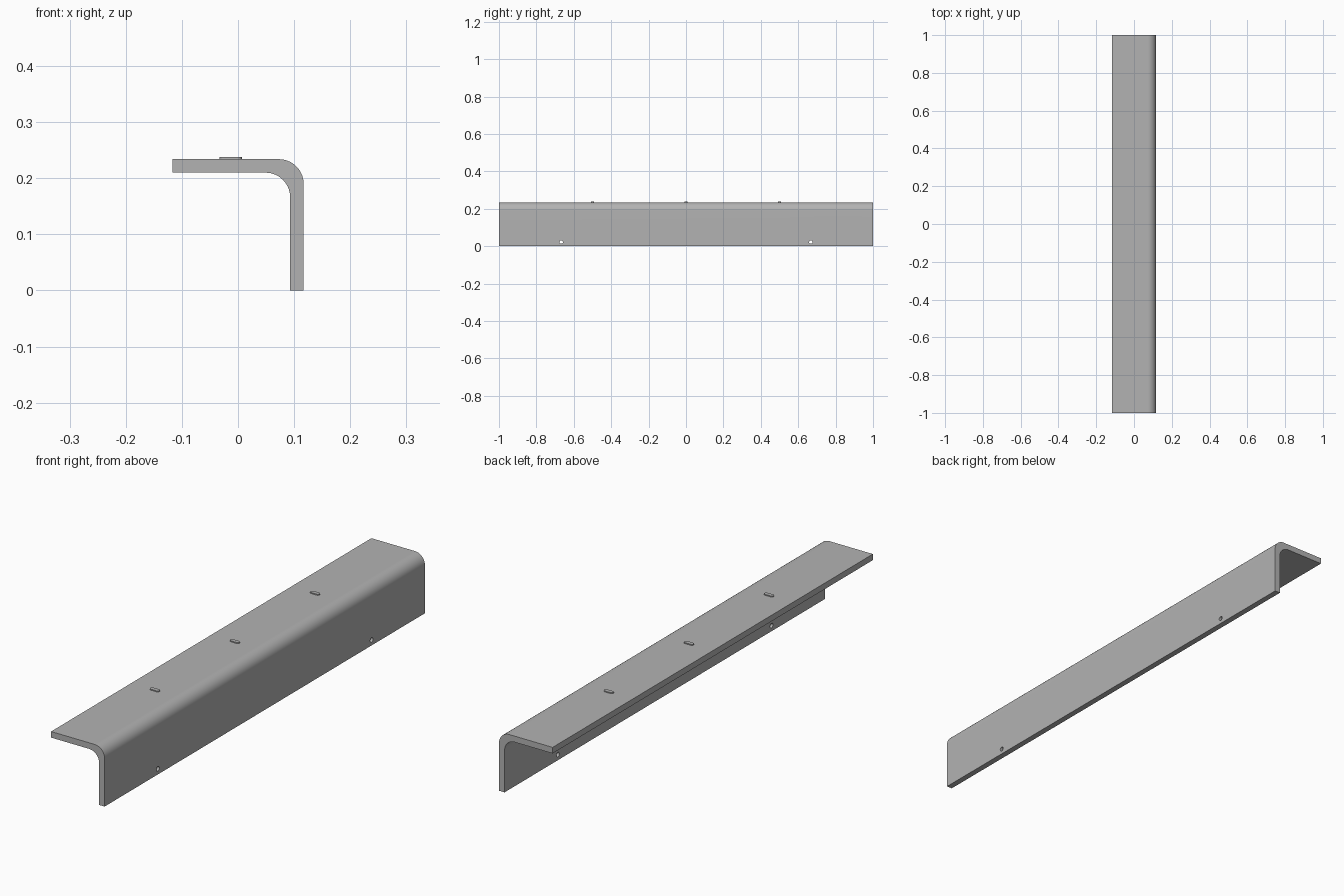
import bpy
import bmesh
from math import cos, sin, pi, radians
from mathutils import Matrix

cube = bpy.data.objects.get("Cube")
if cube:
    bpy.data.objects.remove(cube, do_unlink=True)

# Overall sizes
HALF = 0.117          # half width of the angle section
TOP = 0.234           # height of the top flange
THICK = 0.024
RADIUS = 0.044
LENGTH = 2.0
TAB_HEIGHT = 0.004

steel = bpy.data.materials.new("Grey steel")
steel.use_nodes = True
grey = (0.45, 0.45, 0.45, 1)
steel.diffuse_color = grey
steel.node_tree.nodes["Principled BSDF"].inputs["Base Color"].default_value = grey


def arc(cx, cy, r, start, end, steps=14):
    """Points along an arc, angles in degrees."""
    angles = [radians(start + (end - start) * i / steps) for i in range(steps + 1)]
    return [(cx + r * cos(a), cy + r * sin(a)) for a in angles]


def extrude(name, points, depth, matrix):
    """Extrude a flat outline along its local z and place it."""
    bm = bmesh.new()
    face = bm.faces.new([bm.verts.new((u, v, 0)) for u, v in points])
    ext = bmesh.ops.extrude_face_region(bm, geom=[face])
    moved = [g for g in ext["geom"] if isinstance(g, bmesh.types.BMVert)]
    bmesh.ops.translate(bm, verts=moved, vec=(0, 0, depth))
    bm.transform(matrix)
    bmesh.ops.recalc_face_normals(bm, faces=bm.faces)
    mesh = bpy.data.meshes.new(name)
    bm.to_mesh(mesh)
    bm.free()
    mesh.materials.append(steel)
    obj = bpy.data.objects.new(name, mesh)
    bpy.context.collection.objects.link(obj)
    return obj


def activate(obj):
    bpy.ops.object.select_all(action="DESELECT")
    obj.select_set(True)
    bpy.context.view_layer.objects.active = obj


def smooth(obj):
    activate(obj)
    bpy.ops.object.shade_smooth_by_angle(angle=radians(30))
    obj.modifiers.new("Flat face normals", "WEIGHTED_NORMAL").keep_sharp = True


# Bent angle section, extruded along y
inner_x, inner_z = HALF - THICK, TOP - THICK
outline = [(-HALF, inner_z), (-HALF, TOP)]
outline += arc(HALF - RADIUS, TOP - RADIUS, RADIUS, 90, 0)
outline += [(HALF, 0), (inner_x, 0)]
outline += arc(inner_x - RADIUS, inner_z - RADIUS, RADIUS, 0, 90)
stand = Matrix.Translation((0, LENGTH / 2, 0)) @ Matrix.Rotation(pi / 2, 4, "X")
bracket = extrude("angle_bracket", outline, LENGTH, stand)

# Two bolt holes through the upright flange
for y in (-0.667, 0.667):
    place = Matrix.Translation((HALF - 2 * THICK, y, 0.022)) @ Matrix.Rotation(pi / 2, 4, "Y")
    cutter = extrude("hole_cutter", arc(0, 0, 0.009, 0, 360, 24)[:-1], 3 * THICK, place)
    cutter.hide_render = True
    cut = bracket.modifiers.new("Hole", "BOOLEAN")
    cut.operation = "DIFFERENCE"
    cut.solver = "EXACT"
    cut.object = cutter
    activate(bracket)
    bpy.ops.object.modifier_apply(modifier=cut.name)
    bpy.data.objects.remove(cutter, do_unlink=True)
smooth(bracket)

# Three raised locating tabs with rounded ends on the top flange
r = 0.008
slot = arc(0.02 - r, 0, r, -90, 90, 10) + arc(r - 0.02, 0, r, 90, 270, 10)
for name, y in (("front_tab", -0.5), ("middle_tab", 0), ("back_tab", 0.5)):
    smooth(extrude(name, slot, TAB_HEIGHT, Matrix.Translation((-0.013, y, TOP))))
